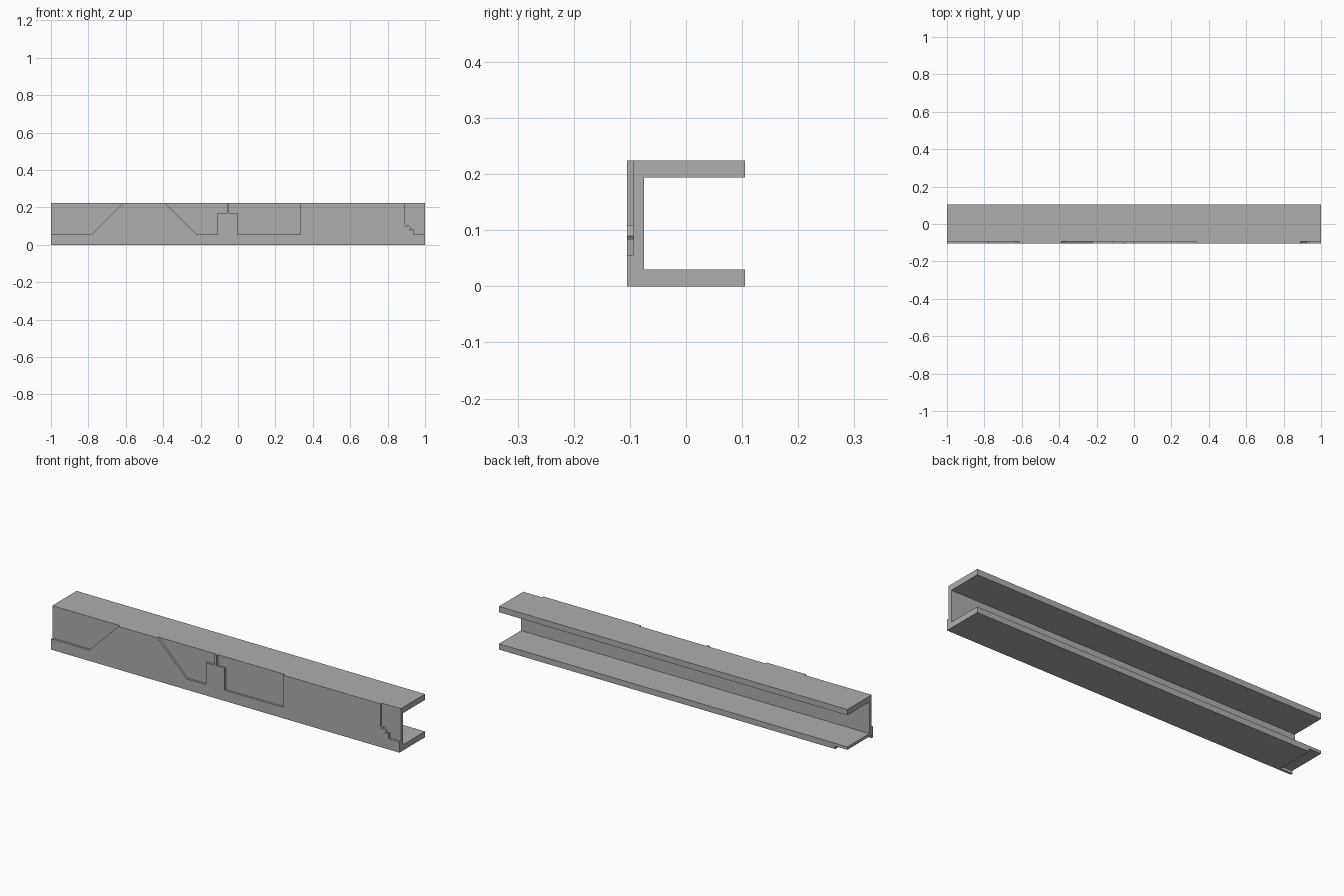
import bpy
import bmesh
from mathutils import Vector

cube = bpy.data.objects.get("Cube")
if cube:
    bpy.data.objects.remove(cube, do_unlink=True)

grey = bpy.data.materials.new("plain grey")
grey.use_nodes = True
grey.diffuse_color = (0.42, 0.42, 0.42, 1)
grey.node_tree.nodes["Principled BSDF"].inputs["Base Color"].default_value = grey.diffuse_color


def prism(name, outline, sweep):
    """Closed outline of 3D points swept along a vector."""
    bm = bmesh.new()
    face = bm.faces.new([bm.verts.new(p) for p in outline])
    swept = bmesh.ops.extrude_face_region(bm, geom=[face])["geom"]
    verts = [v for v in swept if isinstance(v, bmesh.types.BMVert)]
    bmesh.ops.translate(bm, verts=verts, vec=Vector(sweep))
    bmesh.ops.recalc_face_normals(bm, faces=bm.faces)
    mesh = bpy.data.meshes.new(name)
    bm.to_mesh(mesh)
    bm.free()
    mesh.materials.append(grey)
    obj = bpy.data.objects.new(name, mesh)
    bpy.context.collection.objects.link(obj)
    return obj


FRONT, BACK, HEIGHT = -0.105, 0.105, 0.224
RECESS = -0.094      # depth plane of the front recesses
WEB = -0.075         # inner face of the upright wall
FLANGE = 0.03
OVER = 0.1           # how far cutters reach past the beam

# C-shaped beam, open to the back
section = [(FRONT, 0), (BACK, 0), (BACK, FLANGE), (WEB, FLANGE),
           (WEB, HEIGHT - FLANGE), (BACK, HEIGHT - FLANGE),
           (BACK, HEIGHT), (FRONT, HEIGHT)]
beam = prism("channel_beam", [(-1, y, z) for y, z in section], (2, 0, 0))

# Recess outlines on the front face, as x and z
low, step, top = 0.056, 0.17, HEIGHT + OVER
far = 1 + OVER
slope = top - low
recesses = {
    "end_recess": [(-far, low), (-0.78, low), (-0.78 + slope, top), (-far, top)],
    "sloped_recess": [(-0.222 - slope, top), (-0.222, low), (-0.11, low),
                      (-0.11, step), (-0.06, step), (-0.06, top)],
    "square_recess": [(-0.05, top), (-0.05, step), (-0.003, step),
                      (-0.003, low), (0.333, low), (0.333, top)],
    "jagged_recess": [(0.89, top), (0.89, 0.11), (0.9, 0.093), (0.908, 0.108),
                      (0.925, 0.09), (0.918, 0.08), (0.938, 0.084),
                      (0.937, low), (far, low), (far, top)],
}
cutters = [prism(name, [(x, RECESS, z) for x, z in outline], (0, -OVER, 0))
           for name, outline in recesses.items()]

# Shallow step under the lower flange at the right end
cutters.append(prism("flange_step", [(-far, RECESS, -OVER), (-0.93, RECESS, -OVER),
                                     (-0.93, RECESS, 0.015), (-far, RECESS, 0.015)],
                     (0, 0.4, 0)))

for cutter in cutters:
    cutter.hide_render = True
    cut = beam.modifiers.new(cutter.name, "BOOLEAN")
    cut.operation = "DIFFERENCE"
    cut.solver = "EXACT"
    cut.object = cutter

# Bake the cuts and drop the cutters
depsgraph = bpy.context.evaluated_depsgraph_get()
baked = bpy.data.meshes.new_from_object(beam.evaluated_get(depsgraph))
beam.modifiers.clear()
beam.data = baked
for cutter in cutters:
    bpy.data.objects.remove(cutter, do_unlink=True)
